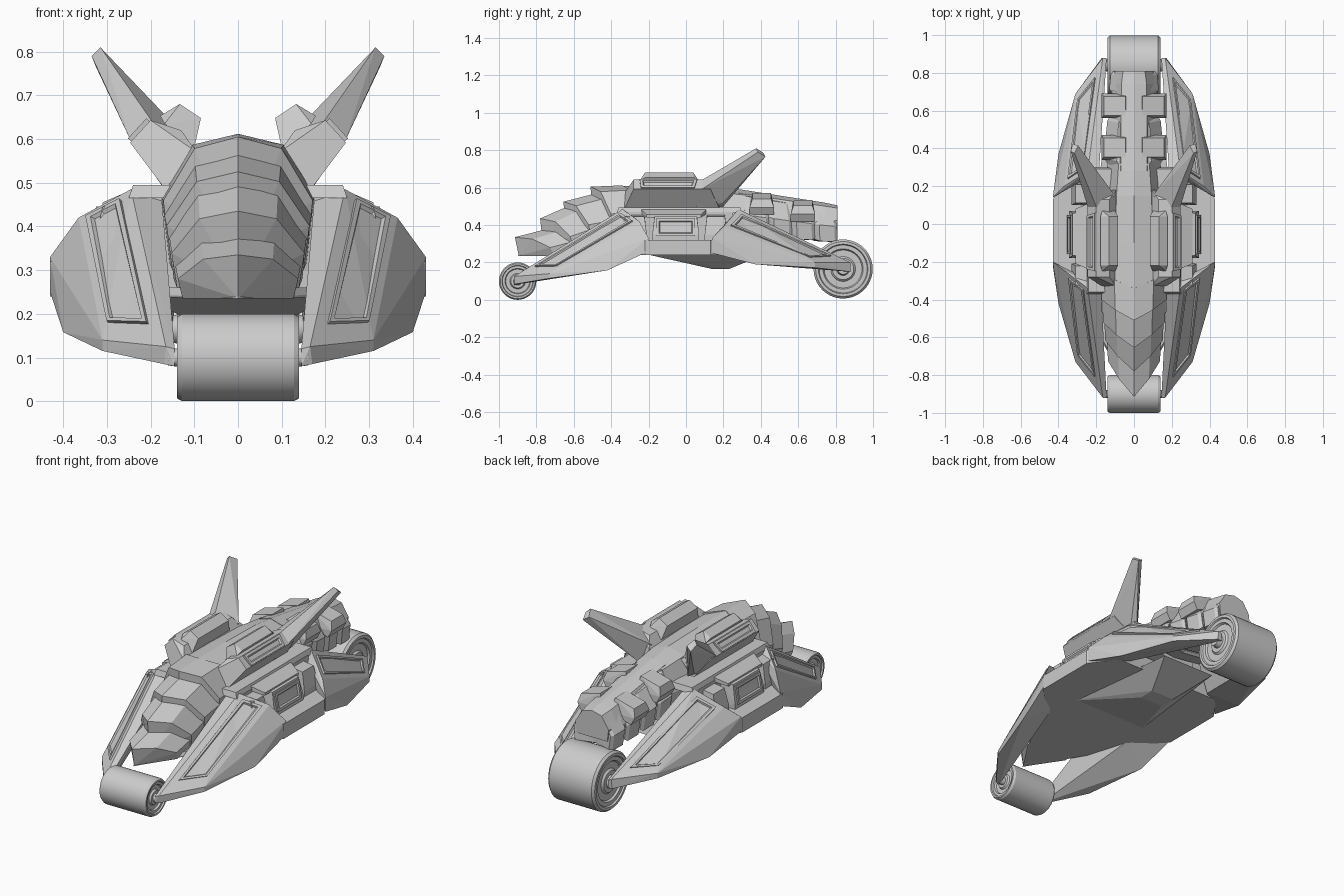
import bpy, bmesh, math
from mathutils import Vector

if "Cube" in bpy.data.objects:
    bpy.data.objects.remove(bpy.data.objects["Cube"])


def finish(name, bm, mirror=False):
    bmesh.ops.recalc_face_normals(bm, faces=bm.faces)
    me = bpy.data.meshes.new(name)
    bm.to_mesh(me)
    bm.free()
    ob = bpy.data.objects.new(name, me)
    bpy.context.collection.objects.link(ob)
    if mirror:
        ob.modifiers.new("mirror", 'MIRROR').use_mirror_merge = False
    return ob


def solid(name, pts, mirror=True):
    """Faceted convex solid around a few corner points."""
    bm = bmesh.new()
    for p in pts:
        bm.verts.new(p)
    r = bmesh.ops.convex_hull(bm, input=bm.verts[:])
    junk = [v for v in set(r["geom_interior"] + r["geom_unused"]) if isinstance(v, bmesh.types.BMVert)]
    bmesh.ops.delete(bm, geom=junk, context='VERTS')
    bmesh.ops.dissolve_limit(bm, angle_limit=0.03, verts=bm.verts[:], edges=bm.edges[:])
    return finish(name, bm, mirror)


def sym(pts):
    return list(pts) + [(-x, y, z) for x, y, z in pts]


def prism(name, profile, y0, y1, taper=0.0, base=0):
    """x/z profile run along y; points after the first `base` are pulled in at both ends."""
    pts = []
    for i, (x, z) in enumerate(profile):
        t = taper if i >= base else 0
        pts += [(x, y0 + t, z), (x, y1 - t, z)]
    return solid(name, pts)


def arch_loft(name, stations):
    """Stations: y, half width, top z, bottom z, sweep of the sides along y."""
    bm = bmesh.new()
    rings = []
    for y, w, top, bot, sw in stations:
        h = top - bot
        half = [(0, top, 0), (w * .58, top - .1 * h, .45), (w, top - .55 * h, .9), (w * .92, bot, 1)]
        low = [(0, bot, .1)]
        pts = half + low + [(-x, z, s) for x, z, s in half[:0:-1]]
        rings.append([bm.verts.new((x, y + sw * s, z)) for x, z, s in pts])
    n = len(rings[0])
    for a, b in zip(rings, rings[1:]):
        for i in range(n):
            j = (i + 1) % n
            bm.faces.new((a[i], a[j], b[j], b[i]))
    # end caps, fanned from the bottom centre
    for r in (rings[0], rings[-1]):
        for i in range(5, n + 3):
            bm.faces.new((r[4], r[i % n], r[(i + 1) % n]))
    return finish(name, bm)


def panel(name, corners, out, s0, s1, t0, t1):
    """Raised trim panel with a recessed middle, laid on a four-cornered face."""
    a, b, c, d = map(Vector, corners)

    def at(s, t):
        return a.lerp(b, s).lerp(d.lerp(c, s), t)
    n = (c - a).cross(d - b).normalized()
    n = n if n.dot(Vector(out)) > 0 else -n
    quad = [at(s0, t0), at(s1, t0), at(s1, t1), at(s0, t1)]
    bm = bmesh.new()

    def ring(k, h):
        res = []
        for i, p in enumerate(quad):
            e0 = (quad[i - 1] - p).normalized()
            e1 = (quad[(i + 1) % 4] - p).normalized()
            res.append(bm.verts.new(p + (e0 + e1) * k + n * h))
        return res
    rings = [ring(0, -.015), ring(0, .010), ring(.014, .010), ring(.020, 0.002)]
    for r, q in zip(rings, rings[1:]):
        for i in range(4):
            bm.faces.new((r[i], r[(i + 1) % 4], q[(i + 1) % 4], q[i]))
    bm.faces.new(rings[0])
    bm.faces.new(rings[-1])
    return finish(name, bm, True)


def wheel(name, y, z, r):
    """Wide roller turned about x, with stepped hub rings on both sides."""
    half = [(.128, 1.0), (.14, .93), (.14, .84), (.132, .81), (.132, .68), (.122, .64),
            (.122, .42), (.132, .36), (.132, .22), (.16, .18), (.16, 0)]
    prof = [(-x, q) for x, q in half[::-1]] + half
    bm = bmesh.new()
    vs = [bm.verts.new((x, y + q * r, z)) for x, q in prof]
    es = [bm.edges.new(e) for e in zip(vs, vs[1:])]
    bmesh.ops.spin(bm, geom=vs + es, cent=(0, y, z), axis=(1, 0, 0), angle=math.tau, steps=40)
    bmesh.ops.remove_doubles(bm, verts=bm.verts[:], dist=1e-4)
    ob = finish(name, bm)
    bpy.ops.object.select_all(action='DESELECT')
    ob.select_set(True)
    bpy.context.view_layer.objects.active = ob
    bpy.ops.object.shade_smooth_by_angle(angle=math.radians(30))


# Wheels
wheel("front_wheel", -.90, .10, .10)
wheel("rear_wheel", .84, .165, .158)

# Octagonal lower hull, pointed belly plate under the nose, and keel
plan = [(.43, -.22), (.43, .13), (.33, .27), (.31, -.35)]
solid("lower_hull", sym([(x, y, z) for x, y in plan for z in (.24, .32)]), False)
solid("belly_plate", sym([(0, -.90, .235), (.10, -.74, .24), (.40, -.24, .24), (.40, -.24, .26),
                          (0, -.88, .26), (.10, -.72, .26)]), False)
solid("keel", sym([(.24, -.24, .25), (.07, .14, .165), (.07, .23, .165), (.16, .44, .25)]), False)

# Upper hull walls, roof rail and side machinery
solid("hull_core", sym([(.25, y, z) for y in (-.35, .25) for z in (.3, .47)]), False)
solid("roof_rail", sym([(x, y, z) for x, z, ys in ((.25, .465, (-.37, .30)), (.24, .495, (-.36, .29)))
                        for y in ys]), False)
prism("side_ledge", [(.24, .46), (.24, .485), (.31, .455), (.31, .44)], -.24, .11, .03, 2)
for i, (y0, y1, x) in enumerate([(-.34, -.21, .31), (-.18, .07, .325), (.10, .22, .31)]):
    prism(f"side_block_{i}", [(.24, .31), (x + .02, .31), (x + .02, .35), (x, .445), (.24, .455)], y0, y1, .012, 3)
panel("side_hatch", [(.345, -.17, .335), (.345, .06, .335), (.325, .06, .44), (.325, -.17, .44)],
      (1, 0, .2), .05, .95, .05, .95)

# Fork arms: a wedge to each axle, with a trim panel on the sloped face
front_plate = [(.245, -.34, .485), (.365, -.25, .42), (.31, -.73, .14), (.165, -.92, .125)]
solid("front_arm", front_plate + [
    (.175, -.33, .47), (.43, -.2, .33), (.43, -.22, .25), (.40, -.42, .158), (.31, -.73, .115),
    (.17, -.91, .085), (.145, -.92, .08), (.145, -.92, .12), (.26, -.34, .25)])
panel("front_arm_panel", front_plate, (1, -1, 1), .20, .84, .04, .86)
rear_plate = [(.245, .28, .485), (.37, .2, .39), (.31, .69, .2), (.165, .88, .2)]
solid("rear_arm", rear_plate + [
    (.185, .28, .47), (.43, .14, .33), (.43, .14, .25), (.40, .37, .19), (.31, .69, .172),
    (.17, .88, .15), (.145, .88, .15), (.145, .88, .19), (.26, .28, .25)])
panel("rear_arm_panel", rear_plate, (1, 1, 1), .20, .84, .05, .88)

# Central body
arch_loft("main_body", [(-.40, .175, .61, .30, .05), (-.1, .17, .61, .3, 0), (.15, .16, .605, .3, 0),
                        (.32, .14, .585, .34, 0)])

# Overlapping chevron nose scales
nose = [(-.915, -.66, .145, .335, .40, .235), (-.78, -.54, .16, .435, .54, .26),
        (-.655, -.40, .172, .525, .59, .30), (-.51, -.34, .18, .605, .612, .34)]
for i, (y0, y1, w, z0, z1, b) in enumerate(nose):
    arch_loft(f"nose_scale_{i}", [(y0, w * .95, z0, b, .21 - .03 * i), (y1, w, z1, b + .02, .1)])

# Tail spine with ribs and raised blocks
arch_loft("tail_spine", [(.28, .12, .592, .38, 0), (.74, .115, .52, .33, 0), (.81, .10, .505, .36, 0)])
for i in range(4):
    y, z = .29 + i * .122, .572 - i * .022
    w = .158 - .009 * i
    arch_loft(f"tail_rib_{i}", [(y, w - .02, z, .37 - .015 * i, .03), (y + .03, w, z + .002, .35 - .012 * i, .03),
                                (y + .11, w - .008, z - .012, .34 - .01 * i, .03),
                                (y + .125, w - .02, z - .025, .35 - .01 * i, .03)])
for i, (y0, y1, z) in enumerate([(.34, .47, .555), (.56, .69, .52)]):
    prism(f"tail_block_{i}", [(.03, z - .06), (.15, z - .10), (.172, z - .06), (.16, z - .015), (.045, z + .015)],
          y0, y1, .015, 3)

# Shoulder pods with top boxes, and swept fins
prism("shoulder_pod", [(.095, .57), (.167, .485), (.247, .592), (.2, .643), (.13, .62)], -.33, .18, .05, 2)
panel("pod_vent", [(.247, -.27, .592), (.247, .10, .592), (.2, .12, .643), (.2, -.28, .643)],
      (1, 0, 1), .08, .85, .05, .95)
prism("pod_box", [(.10, .58), (.168, .635), (.178, .653), (.133, .68), (.085, .648)], -.25, .07, .03, 2)
solid("fin", [(.17, .05, .487), (.245, .09, .595), (.195, .08, .638), (.10, .15, .585), (.15, .2, .50),
              (.19, .2, .52), (.315, .375, .81), (.335, .385, .79), (.325, .425, .765), (.295, .415, .785)])
